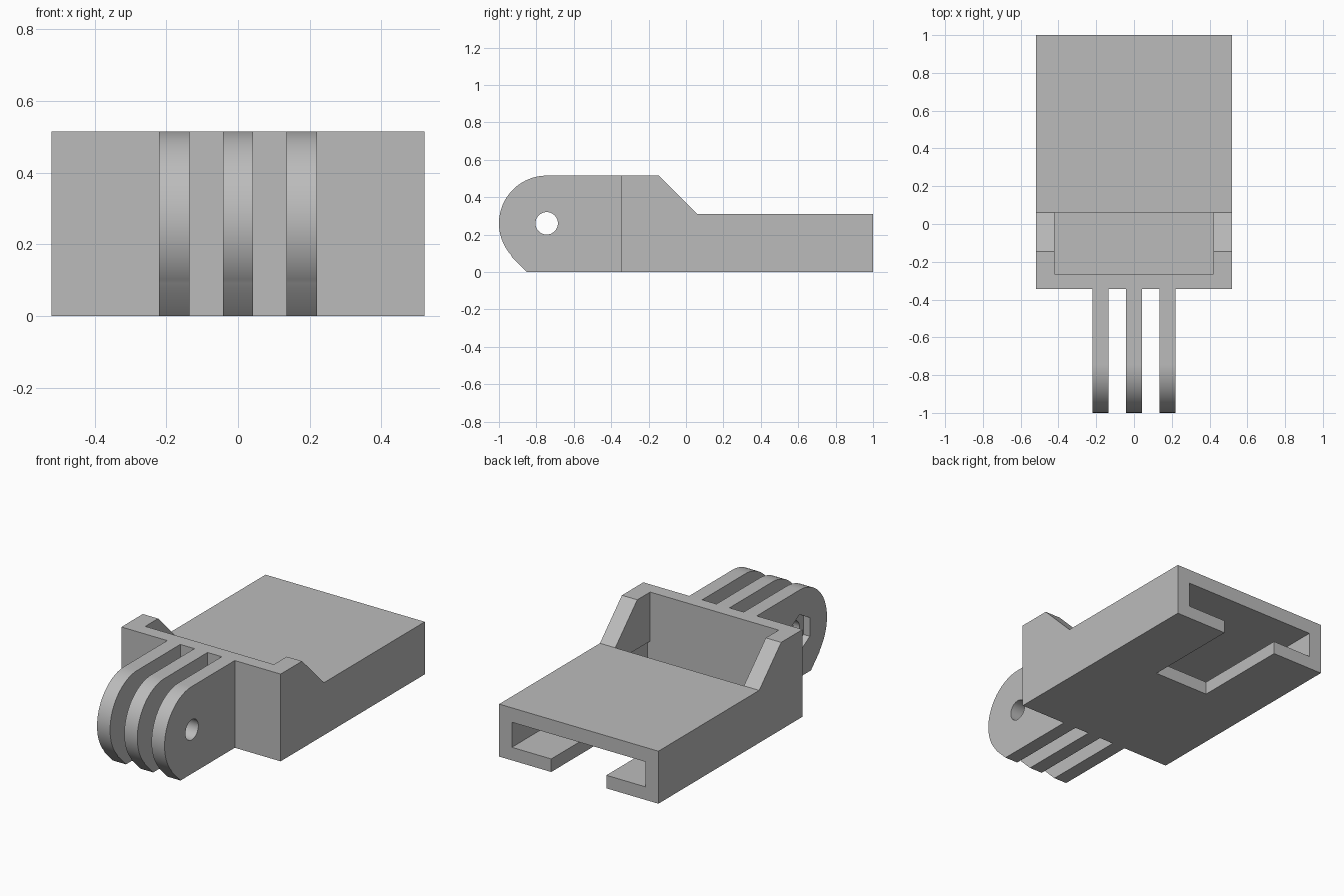
import bpy, bmesh, math
from mathutils import Matrix

cube = bpy.data.objects.get("Cube")
if cube:
    bpy.data.objects.remove(cube, do_unlink=True)

grey = bpy.data.materials.new("plain grey")
grey.use_nodes = True
grey.diffuse_color = (0.5, 0.5, 0.5, 1)
grey.node_tree.nodes["Principled BSDF"].inputs["Base Color"].default_value = (0.5, 0.5, 0.5, 1)


def prism(name, profile, x0, x1):
    """Extrude a (y, z) outline along x."""
    bm = bmesh.new()
    face = bm.faces.new([bm.verts.new((x0, y, z)) for y, z in profile])
    new = bmesh.ops.extrude_face_region(bm, geom=[face])["geom"]
    bmesh.ops.translate(bm, vec=(x1 - x0, 0, 0),
                        verts=[v for v in new if isinstance(v, bmesh.types.BMVert)])
    bmesh.ops.recalc_face_normals(bm, faces=bm.faces)
    mesh = bpy.data.meshes.new(name)
    bm.to_mesh(mesh)
    bm.free()
    mesh.materials.append(grey)
    obj = bpy.data.objects.new(name, mesh)
    bpy.context.collection.objects.link(obj)
    return obj


def box(name, x, y0, y1, z0, z1):
    return prism(name, [(y0, z0), (y1, z0), (y1, z1), (y0, z1)], -x, x)


def ring(cy, cz, radius, sides, start=0.0, sweep=math.tau):
    step = sweep / sides
    return [(cy + radius * math.cos(start + i * step),
             cz + radius * math.sin(start + i * step)) for i in range(sides)]


def cut(obj, cutter):
    cutter.hide_render = True
    mod = obj.modifiers.new("cut", "BOOLEAN")
    mod.operation = "DIFFERENCE"
    mod.solver = "EXACT"
    mod.object = cutter
    bpy.context.view_layer.objects.active = obj
    bpy.ops.object.modifier_apply(modifier=mod.name)
    bpy.data.objects.remove(cutter, do_unlink=True)


# Sleeve body with raised front and sloping cheeks
FRONT, TOP, LID = -0.345, 0.515, 0.31
body = prism("sleeve_body", [(FRONT, 0), (1, 0), (1, LID), (0.06, LID),
                             (-0.145, TOP), (FRONT, TOP)], -0.52, 0.52)
# Sliding cavity, open pocket behind the front wall, and slot in the underside
cut(body, box("cavity_cutter", 0.437, -0.265, 1.1, 0.077, 0.225))
cut(body, box("pocket_cutter", 0.42, -0.265, 0.06, 0.15, 0.7))
cut(body, box("slot_cutter", 0.18, 0.41, 1.1, -0.1, 0.15))

# Three hinge prongs with a rounded nose and a bolt hole
CY, CZ, R = -0.745, 0.26, 0.255
nose = ring(CY, CZ, R, 40, math.pi / 2, math.pi * 0.75)
outline = nose + [(-0.928, 0.077), (-0.851, 0), (FRONT, 0), (FRONT, TOP)]
for label, x in (("right", -0.178), ("middle", 0), ("left", 0.178)):
    prong = prism(label + "_prong", outline, x - 0.0425, x + 0.0425)
    cut(prong, prism("bolt_cutter", ring(CY, CZ, 0.06, 40), x - 0.1, x + 0.1))
    # Hexagonal nut recess on the outer face of one prong
    if label == "right":
        cut(prong, prism("nut_cutter", ring(CY, CZ, 0.11, 6, math.pi / 6), x - 0.1, x))
    bpy.ops.object.select_all(action="DESELECT")
    prong.select_set(True)
    bpy.context.view_layer.objects.active = prong
    bpy.ops.object.shade_smooth_by_angle(angle=math.radians(30))
